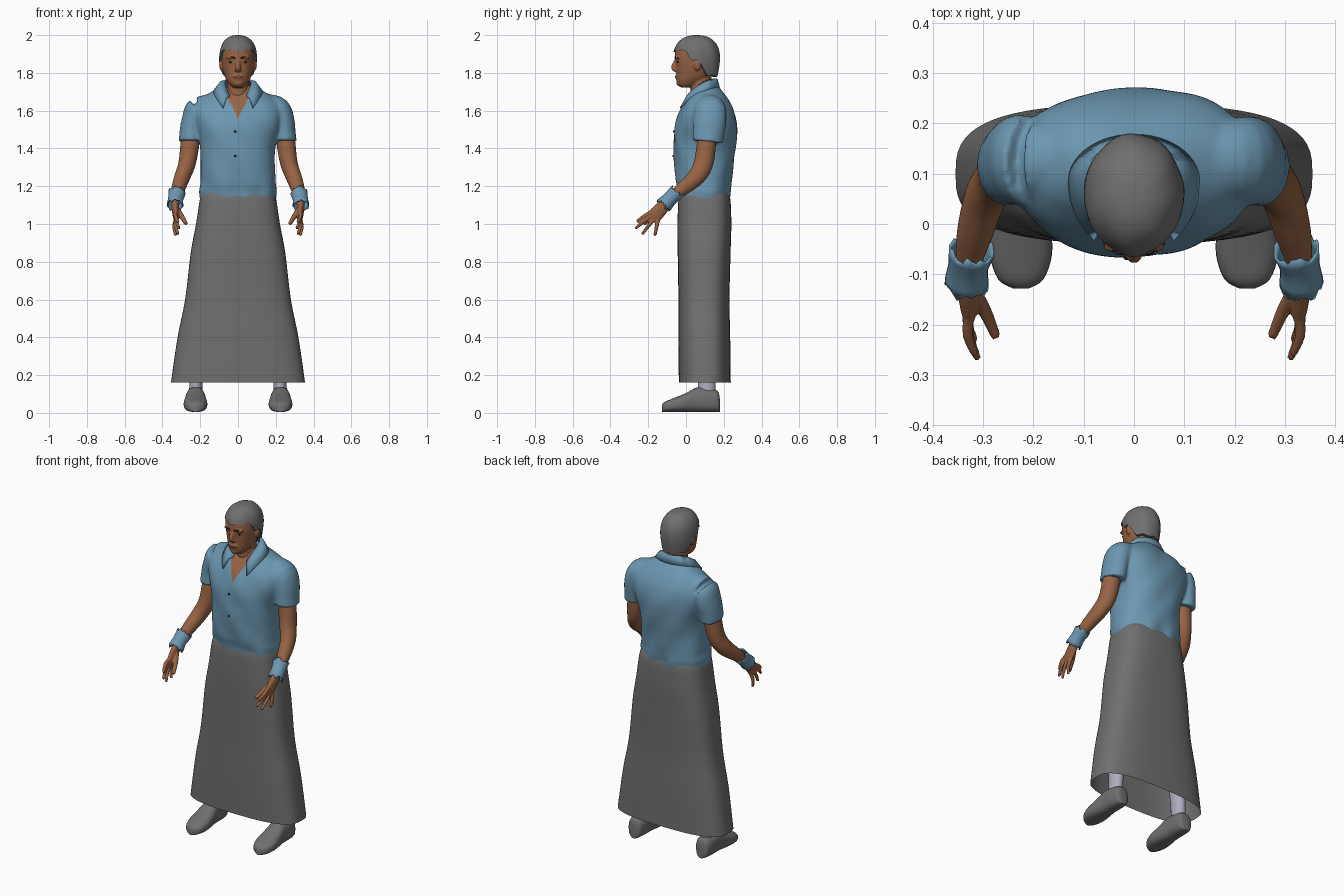
import bpy, bmesh, math, random
from mathutils import Vector, Matrix

random.seed(4)
if "Cube" in bpy.data.objects:
    bpy.data.objects.remove(bpy.data.objects["Cube"])


def material(name, rgb):
    m = bpy.data.materials.new(name)
    m.use_nodes = True
    m.diffuse_color = (*rgb, 1)
    m.node_tree.nodes["Principled BSDF"].inputs["Base Color"].default_value = (*rgb, 1)
    return m


BLUE = material("shirt blue", (0.15, 0.31, 0.44))
GREY = material("cloth grey", (0.16, 0.16, 0.16))
SKIN = material("brown skin", (0.31, 0.125, 0.058))
LIPS = material("dark lips", (0.2, 0.07, 0.04))
DARK = material("dark brown", (0.03, 0.02, 0.018))
SOCK = material("pale lavender", (0.44, 0.41, 0.52))


def smooth(keys, steps=4):
    """Catmull-Rom interpolation of a list of tuples."""
    out = []
    for i in range(len(keys) - 1):
        a, b, c, d = (keys[min(max(i + k, 0), len(keys) - 1)] for k in (-1, 0, 1, 2))
        for s in range(steps):
            t = s / steps
            out.append(tuple(0.5 * (2 * q + (r - p) * t + (2 * p - 5 * q + 4 * r - u) * t * t
                             + (3 * q - p - 3 * r + u) * t ** 3) for p, q, r, u in zip(a, b, c, d)))
    return out + [keys[-1]]


def oval(e=2, n=32):
    pts = []
    for i in range(n):
        c, s = math.cos(math.tau * i / n), math.sin(math.tau * i / n)
        pts.append((math.copysign(abs(c) ** (2 / e), c), math.copysign(abs(s) ** (2 / e), s)))
    return pts


def loft(bm, rings, caps=True, closed=True):
    rows = [[bm.verts.new(p) for p in ring] for ring in rings]
    n = len(rows[0])
    for a, b in zip(rows, rows[1:]):
        for i in range(n if closed else n - 1):
            j = (i + 1) % n
            bm.faces.new((a[i], a[j], b[j], b[i]))
    if caps:
        bm.faces.new(rows[0])
        bm.faces.new(rows[-1])
    return rows


def body(bm, keys, e=2.4, n=48, caps=True):
    """Stacked ovals; keys are (z, front y, back y, half width)."""
    loft(bm, [[(rx * c, (f + b) / 2 + (b - f) / 2 * s, z) for c, s in oval(e, n)]
              for z, f, b, rx in smooth(keys)], caps)


def tube(bm, keys, side=1, n=16, steps=4, caps=True):
    """Swept ovals; keys are (x, y, z, radius across x, other radius)."""
    keys = smooth(keys, steps)
    pts = [Vector((k[0] * side, k[1], k[2])) for k in keys]
    rings = []
    for i, (p, k) in enumerate(zip(pts, keys)):
        t = (pts[min(i + 1, len(pts) - 1)] - pts[max(i - 1, 0)]).normalized()
        ref = Vector((1, 0, 0)) if abs(t.x) < 0.9 else Vector((0, 0, 1))
        u = (ref - t * ref.dot(t)).normalized()
        w = t.cross(u)
        rings.append([p + u * c * k[3] + w * s * k[4] for c, s in oval(2, n)])
    return loft(bm, rings, caps)


def ball(bm, centre, radii):
    bmesh.ops.create_uvsphere(bm, u_segments=20, v_segments=12, radius=1,
                              matrix=Matrix.Translation(centre) @ Matrix.Diagonal((*radii, 1)))


def finish(bm, name, mat, voxel=0, relax=3, thick=0):
    """Make an object, optionally fusing its pieces into one skin."""
    bmesh.ops.recalc_face_normals(bm, faces=bm.faces)
    me = bpy.data.meshes.new(name)
    bm.to_mesh(me)
    bm.free()
    ob = bpy.data.objects.new(name, me)
    bpy.context.scene.collection.objects.link(ob)
    if thick:
        m = ob.modifiers.new("thickness", 'SOLIDIFY')
        m.thickness, m.offset = thick, 0
    if voxel:
        m = ob.modifiers.new("fuse", 'REMESH')
        m.mode, m.voxel_size = 'VOXEL', voxel
        m = ob.modifiers.new("relax", 'SMOOTH')
        m.factor, m.iterations = 0.5, relax
        bpy.context.view_layer.update()
        dg = bpy.context.evaluated_depsgraph_get()
        baked = bpy.data.meshes.new_from_object(ob.evaluated_get(dg))
        ob.modifiers.clear()
        ob.data = baked
    ob.data.materials.clear()
    ob.data.materials.append(mat)
    ob.data.shade_smooth()
    ob.data.set_sharp_from_angle(angle=math.radians(50))
    return ob


# Shirt: torso and sleeves fused, with soft folds and an open neck
bm = bmesh.new()
body(bm, [(1.11, -.035, .228, .197), (1.17, -.043, .236, .207), (1.22, -.055, .24, .2),
          (1.32, -.064, .25, .195), (1.42, -.065, .264, .205), (1.52, -.058, .27, .232),
          (1.6, -.03, .255, .245), (1.66, .008, .225, .205), (1.7, .04, .195, .14),
          (1.73, .055, .17, .085)])
for s in (1, -1):
    tube(bm, [(.15, .125, 1.62, .07, .075), (.21, .125, 1.6, .07, .088), (.238, .125, 1.54, .064, .09),
              (.246, .12, 1.48, .063, .084), (.248, .115, 1.435, .065, .08)], s, 24)
shirt = finish(bm, "shirt", BLUE, .008, 4)
shirt.data.materials.append(SKIN)
for v in shirt.data.vertices:
    x, y, z = v.co
    v.co += v.normal * (.004 * math.sin(24 * x + 9 * z) * math.sin(17 * z + 11 * x + 8 * y)
                        + .003 * math.sin(50 * x + 20 * y) * max(0, 1 - abs(z - 1.15) / .12))
for p in shirt.data.polygons:
    if p.center.y < .07 and abs(p.center.x) < (p.center.z - 1.56) * .5:
        p.material_index = 1

# Folded collar
bm = bmesh.new()
top, mid, low = [], [], []
for i in range(41):
    t = i / 20 - 1
    a = math.radians(142) * t
    sn, cs = math.sin(a), math.cos(a)
    z = 1.768 - .095 * abs(t) ** 3
    depth = .09 if cs > 0 else .145
    top.append((.068 * sn, .085 + .075 * cs, z))
    mid.append((.098 * sn, .085 + (depth + .07) / 2 * cs, z - .006))
    low.append((.128 * sn, .085 + depth * cs, z - .045 - .015 * t ** 6))
loft(bm, [top, mid, low], False, False)
finish(bm, "collar", BLUE, thick=.008)

# Shirt buttons
bm = bmesh.new()
for z, y in ((1.36, -.066), (1.49, -.064)):
    ball(bm, (-.015, y, z), (.006, .006, .006))
finish(bm, "buttons", DARK)

# Long skirt, open at the bottom
bm = bmesh.new()
body(bm, [(1.17, -.03, .222, .188), (1.13, -.04, .235, .202), (1, -.045, .24, .222),
          (.85, -.044, .236, .25), (.6, -.04, .23, .28), (.4, -.04, .234, .32),
          (.16, -.038, .237, .355)], 2.9, 64, False)
finish(bm, "skirt", GREY)

# Head, neck, nose and ears fused
bm = bmesh.new()
body(bm, [(1.722, -.025, .03, .025), (1.735, -.042, .06, .042), (1.76, -.05, .1, .06),
          (1.79, -.05, .14, .073), (1.84, -.053, .16, .084), (1.89, -.059, .165, .087),
          (1.94, -.05, .155, .08), (1.97, -.02, .12, .06)], 2.2, 40)
tube(bm, [(0, .09, 1.58, .068, .06), (0, .08, 1.7, .057, .055), (0, .08, 1.8, .056, .055)], 1, 24)
tube(bm, [(0, -.052, 1.868, .009, .008), (0, -.066, 1.835, .013, .012), (0, -.06, 1.818, .018, .011),
          (0, -.045, 1.812, .014, .01)])
ball(bm, (0, -.036, 1.745), (.024, .014, .016))
ball(bm, (0, -.045, 1.78), (.03, .012, .016))
for s in (1, -1):
    ball(bm, (.087 * s, .06, 1.842), (.013, .019, .03))
    ball(bm, (.035 * s, -.046, 1.88), (.026, .012, .008))
finish(bm, "head", SKIN, .005, 3)

# Face details
bm = bmesh.new()
for s in (1, -1):
    ball(bm, (.034 * s, -.042, 1.857), (.015, .007, .005))
finish(bm, "eyes", DARK)
bm = bmesh.new()
for s in (1, -1):
    tube(bm, [(.014, -.056, 1.877, .004, .004), (.035, -.056, 1.884, .004, .004),
              (.06, -.038, 1.878, .003, .003)], s, 8)
finish(bm, "eyebrows", DARK)
bm = bmesh.new()
ball(bm, (0, -.05, 1.78), (.024, .0085, .007))
finish(bm, "lips", LIPS)

# Short hair: a dome whose lower edge follows fringe, sideburns and nape
EDGE = [(-1, 1.78), (-.5, 1.79), (-.2, 1.84), (0, 1.87), (.25, 1.87), (.42, 1.905), (.7, 1.925), (1.01, 1.915)]


def hair_edge(f):
    for (a, za), (b, zb) in zip(EDGE, EDGE[1:]):
        if a <= f <= b:
            return za + (zb - za) * (f - a) / (b - a)
    return EDGE[0][1]


def hair_point(a, t, shrink=1):
    edge = hair_edge(-math.sin(a)) + .004 * math.sin(9 * a)
    z = edge + (2 - edge) * math.sin(t * math.pi / 2)
    h = (z - 1.87) / .13
    r = max(0, 1 - h ** 2.4) ** (1 / 2.4) if h > 0 else 1 - .17 * (-h) ** 1.5
    r *= shrink * (1 + .012 * math.sin(7 * a + 5 * t))
    return (.1 * r * math.cos(a), .056 + .124 * r * math.sin(a), z)


bm = bmesh.new()
angles = [math.tau * i / 56 for i in range(56)]
loft(bm, [[hair_point(a, 0, .82) for a in angles]]
     + [[hair_point(a, k / 16) for a in angles] for k in range(17)], False)
bmesh.ops.remove_doubles(bm, verts=bm.verts, dist=.0005)
finish(bm, "hair", GREY)

# Arms, hands, cuffs, legs and shoes on both sides
for side, label in ((1, "left"), (-1, "right")):
    bm = bmesh.new()
    tube(bm, [(.246, .118, 1.52, .048, .05), (.255, .108, 1.42, .05, .051), (.27, .092, 1.32, .046, .052),
              (.295, .055, 1.25, .042, .047), (.317, -.02, 1.185, .036, .037),
              (.33, -.085, 1.13, .024, .028), (.332, -.125, 1.088, .02, .036),
              (.329, -.165, 1.045, .016, .039), (.327, -.18, 1.03, .012, .034)], side, 20)
    tips = [(.316, -.26, 1.012), (.311, -.268, .976), (.317, -.232, .945), (.33, -.165, .938)]
    for i, tip in enumerate(tips):
        k = -.027 + .018 * i
        base = Vector((.329, -.165 + .7 * k, 1.045 - .7 * k))
        half = base.lerp(Vector(tip), .5) + Vector((.008, 0, .003))
        tube(bm, [(*base, .011, .011), (*half, .0105, .0105), (*tip, .008, .008)], side, 10)
    tube(bm, [(.327, -.12, 1.085, .015, .018), (.298, -.17, 1.04, .014, .014),
              (.274, -.225, 1.0, .01, .01)], side, 10)
    finish(bm, label + "_arm", SKIN, .005, 2)

    # Ragged wrist cuff
    bm = bmesh.new()
    rows = tube(bm, [(.323, -.055, 1.163, .043, .039), (.33, -.085, 1.133, .037, .036),
                     (.333, -.114, 1.103, .041, .041)], side, 28, 3, False)
    for row, d in ((rows[0], 1), (rows[-1], -1)):
        for v in row:
            v.co += Vector((0, .7, .7)) * d * random.uniform(-.004, .018)
    finish(bm, label + "_cuff", BLUE, thick=.006)

    bm = bmesh.new()
    tube(bm, [(.2, .11, .7, .05, .06), (.21, .11, .4, .042, .053), (.222, .11, .18, .035, .048),
              (.224, .11, .09, .035, .045)], side, 20)
    finish(bm, label + "_leg", SOCK)

    bm = bmesh.new()
    shoe = [(.18, .02, .06), (.168, .04, .11), (.12, .05, .122), (.06, .051, .13), (0, .059, .1),
            (-.06, .062, .075), (-.11, .045, .055), (-.128, .016, .038)]
    loft(bm, [[(side * (.225 + w * c), y, .005 + h / 2 * (1 + s)) for c, s in oval(2.6, 28)]
              for y, w, h in smooth(shoe)])
    finish(bm, label + "_shoe", GREY)
